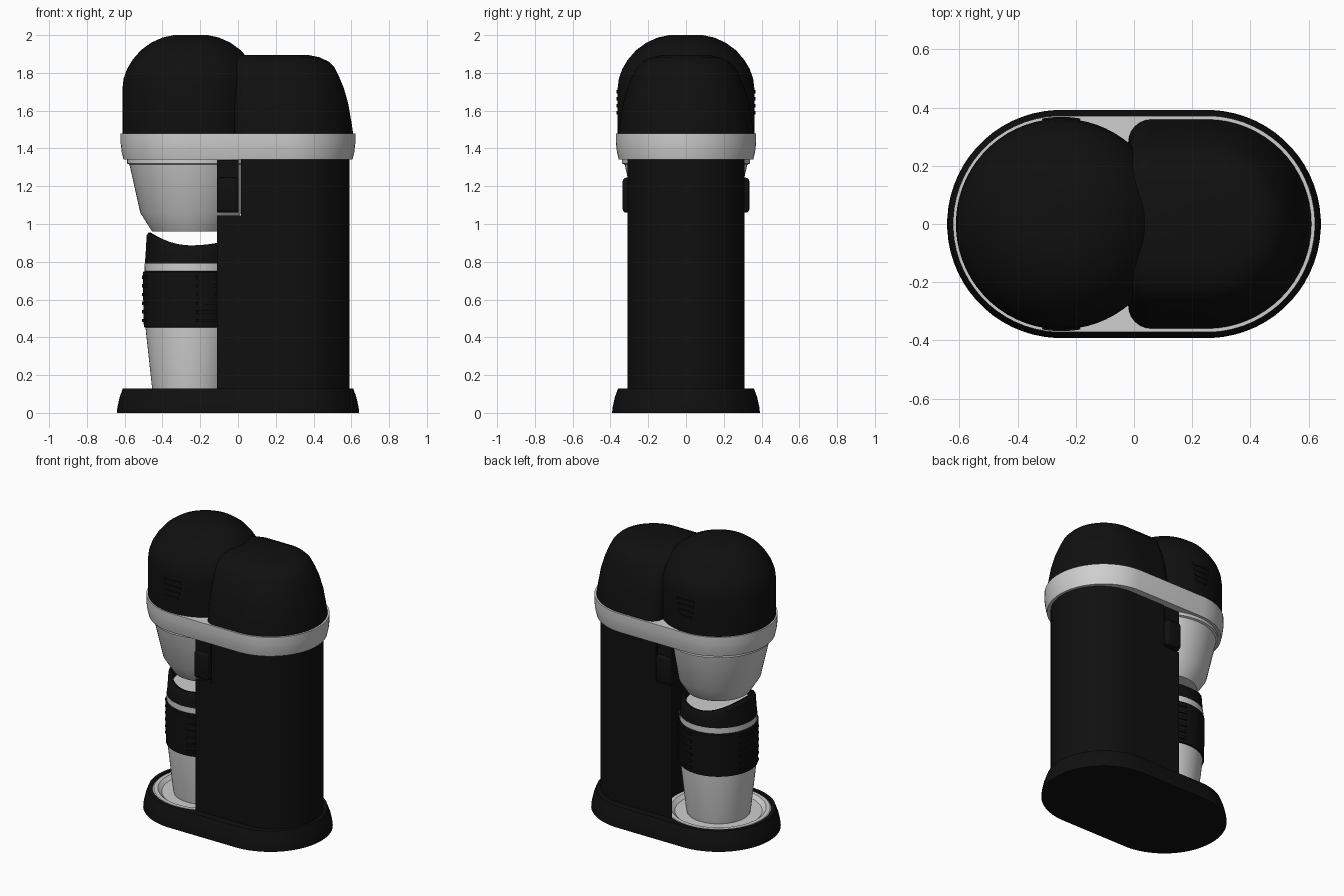
import bpy, bmesh, math
from math import sin, cos, pi, sqrt

if "Cube" in bpy.data.objects:
    bpy.data.objects.remove(bpy.data.objects["Cube"], do_unlink=True)

N = 64        # points around a full ring
CX = 0.25     # centre distance of the two round ends
ANGLES = [(i + 0.5) * 2 * pi / N for i in range(N)]


def material(name, value):
    m = bpy.data.materials.new(name)
    m.use_nodes = True
    color = (value, value, value, 1)
    m.diffuse_color = color
    m.node_tree.nodes["Principled BSDF"].inputs["Base Color"].default_value = color
    return m


BLACK = material("matte black", 0.005)
SILVER = material("light silver", 0.62)


def finish(name, bm, mat):
    bmesh.ops.recalc_face_normals(bm, faces=bm.faces)
    mesh = bpy.data.meshes.new(name)
    bm.to_mesh(mesh)
    bm.free()
    mesh.materials.append(mat)
    obj = bpy.data.objects.new(name, mesh)
    bpy.context.collection.objects.link(obj)
    bpy.ops.object.select_all(action="DESELECT")
    obj.select_set(True)
    bpy.context.view_layer.objects.active = obj
    bpy.ops.object.shade_smooth_by_angle(angle=math.radians(30))
    return obj


def loft(name, rings, mat):
    """Skin a stack of closed rings and cap both ends."""
    bm = bmesh.new()
    loops = [[bm.verts.new(p) for p in ring] for ring in rings]
    for a, b in zip(loops, loops[1:]):
        for i in range(len(a)):
            j = (i + 1) % len(a)
            bm.faces.new((a[i], a[j], b[j], b[i]))
    bm.faces.new(loops[0])
    bm.faces.new(loops[-1])
    return finish(name, bm, mat)


def circle(r, z, cx=-CX):
    return [(cx + r * cos(a), r * sin(a), z) for a in ANGLES]


def stadium(r, z):
    return [(math.copysign(CX, cos(a)) + r * cos(a), r * sin(a), z) for a in ANGLES]


def lathe(name, profile, mat):
    return loft(name, [circle(r, z) for r, z in profile], mat)


def box(name, lo, hi, mat, bevel=0.0):
    bm = bmesh.new()
    bmesh.ops.create_cube(bm, size=1)
    for v in bm.verts:
        v.co = [(l + h) / 2 + c * (h - l) for c, l, h in zip(v.co, lo, hi)]
    if bevel:
        bmesh.ops.bevel(bm, geom=bm.edges[:], offset=bevel, segments=3,
                        profile=0.5, affect="EDGES")
    return finish(name, bm, mat)


def arc_rib(name, r, depth, z, height, middle, half, mat):
    """Thin rib wrapped around the cup axis."""
    rings = []
    for i in range(9):
        a = middle + half * (i / 4 - 1)
        rings.append([(-CX + q * cos(a), q * sin(a), z + h) for q, h in
                      ((r - 0.01, 0), (r + depth, 0), (r + depth, height), (r - 0.01, height))])
    return loft(name, rings, mat)


# Base with a round recess for the drip tray
loft("base", [stadium(0.392, 0), stadium(0.389, 0.03), stadium(0.378, 0.08),
              stadium(0.360, 0.13), circle(0.335, 0.13), circle(0.335, 0.09)], BLACK)
lathe("drip_tray", [(0.334, 0.09), (0.334, 0.12), (0.325, 0.127), (0.30, 0.127),
                    (0.275, 0.105), (0.1, 0.105)], SILVER)


# Body column: round at the back end, hollowed around the cup
def body_outline(front_x, z, r=0.31, cx=0.28, hollow=0.34):
    pts = [(cx + r * sin(t), -r * cos(t), z) for t in [pi * i / 32 for i in range(33)]]
    pts.append((front_x, r, z))
    reach = math.acos((front_x + CX) / hollow)
    for i in range(33):
        a = reach * (1 - i / 16)
        pts.append((-CX + hollow * cos(a), hollow * sin(a), z))
    pts.append((front_x, -r, z))
    return pts


loft("body_lower", [body_outline(-0.11, z) for z in (0.125, 1.045)], BLACK)
loft("body_upper", [body_outline(0.015, z) for z in (1.04, 1.345)], BLACK)

# Filter basket with a grip tab in each side notch
lathe("filter_basket", [(0.205, 0.96), (0.268, 1.06), (0.325, 1.315), (0.338, 1.32),
                        (0.338, 1.345)], SILVER)
for side, label in ((-1, "front"), (1, "back")):
    for part, y0, y1, top, bev in (("tab", 0.23, 0.308, 1.34, 0),
                                   ("grip", 0.29, 0.335, 1.245, 0.018)):
        ys = sorted((side * y0, side * y1))
        box(f"basket_{part}_{label}", (-0.11, ys[0], 1.06), (0.003, ys[1], top), BLACK, bev)

# Collar band
loft("collar_band", [stadium(0.357, 1.342), stadium(0.366, 1.38), stadium(0.372, 1.43),
                     stadium(0.372, 1.48)], SILVER)

# Brew dome with side vents
lathe("brew_dome", [(0.362, 1.475), (0.362, 1.72), (0.356, 1.77), (0.338, 1.82),
                    (0.308, 1.87), (0.265, 1.92), (0.21, 1.96), (0.15, 1.987),
                    (0.09, 2.0), (0.03, 2.0)], BLACK)
for side in (-1, 1):
    for i in range(4):
        arc_rib("dome_vent", 0.362, 0.006, 1.58 + 0.037 * i, 0.018, side * pi / 2,
                0.12 + 0.02 * i, BLACK)


# Water tank lid: round at the far end, square with soft corners at the dome
def tank_ring(r, z, left=-0.02):
    c = min(0.08, r * 0.5)
    pts = [(CX + r * sin(t), -r * cos(t), z) for t in [pi * i / 32 for i in range(33)]]
    for sign, start in ((1, pi / 2), (-1, pi)):
        for i in range(7):
            a = start + i * pi / 12
            pts.append((left + c + c * cos(a), sign * (r - c) + c * sin(a), z))
    return pts


loft("tank_lid", [tank_ring(r, z) for r, z in
                  ((0.360, 1.475), (0.352, 1.53), (0.333, 1.64), (0.310, 1.72),
                   (0.283, 1.785), (0.260, 1.83), (0.230, 1.86), (0.180, 1.883),
                   (0.120, 1.895))], BLACK)

# Travel cup, grip sleeve and ribs
lathe("cup", [(0.2, 0.105), (0.205, 0.13), (0.24, 0.45), (0.245, 0.79)], SILVER)
lathe("cup_sleeve", [(0.235, 0.45), (0.249, 0.455), (0.252, 0.6), (0.252, 0.745),
                     (0.24, 0.755)], BLACK)
for middle in (pi, pi / 3, -pi / 3):
    for i in range(6):
        arc_rib("sleeve_rib", 0.252, 0.007, 0.48 + 0.046 * i, 0.018, middle, 0.4, BLACK)


# Cup lid with a wavy drinking rim
def rim(r, drop=0.0):
    return [(-CX + r * cos(a), r * sin(a),
             0.887 - drop + (0.068 if cos(a) < 0 else 0.03) * cos(a) ** 2) for a in ANGLES]


loft("cup_lid", [circle(0.244, 0.79), circle(0.240, 0.83), rim(0.234, 0.015), rim(0.224),
                 rim(0.212), circle(0.205, 0.85)], BLACK)
lathe("cup_lid_floor", [(0.204, 0.84), (0.204, 0.868)], SILVER)
